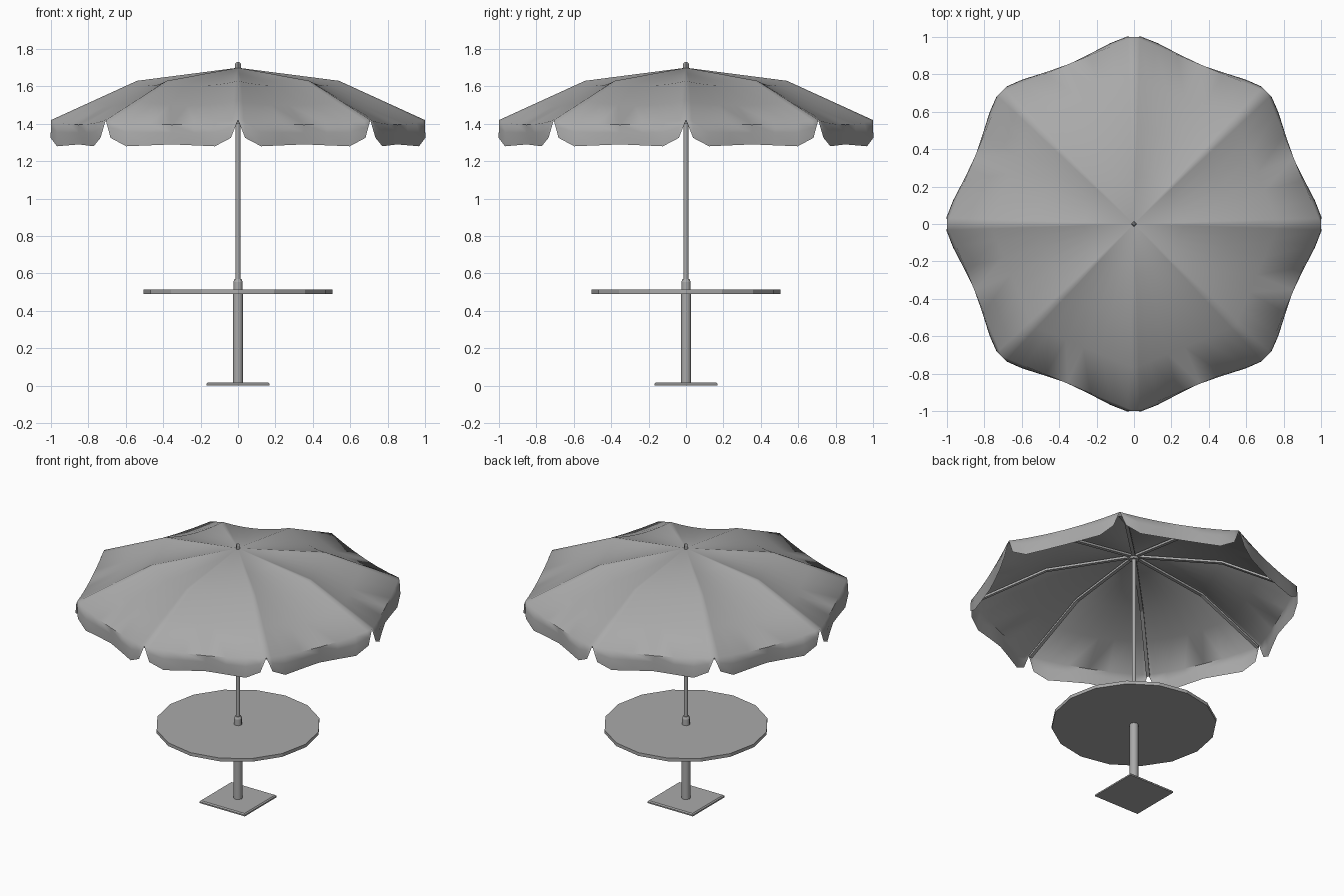
import bpy, bmesh, math
from mathutils import Vector, Matrix

cube = bpy.data.objects.get("Cube")
if cube:
    bpy.data.objects.remove(cube, do_unlink=True)

grey = bpy.data.materials.new("plain grey")
grey.use_nodes = True
grey.diffuse_color = (0.4, 0.4, 0.4, 1)
grey.node_tree.nodes["Principled BSDF"].inputs["Base Color"].default_value = (0.4, 0.4, 0.4, 1)


def finish(name, bm, smooth=None):
    """Turn a bmesh into a named object, optionally smooth shaded."""
    mesh = bpy.data.meshes.new(name)
    bm.to_mesh(mesh)
    bm.free()
    mesh.materials.append(grey)
    obj = bpy.data.objects.new(name, mesh)
    bpy.context.collection.objects.link(obj)
    if smooth:
        bpy.ops.object.select_all(action='DESELECT')
        obj.select_set(True)
        bpy.context.view_layer.objects.active = obj
        bpy.ops.object.shade_smooth_by_angle(angle=math.radians(smooth))
    return obj


def cylinder(name, radius, z0, z1, sides, smooth=None, top=None):
    bm = bmesh.new()
    bmesh.ops.create_cone(bm, cap_ends=True, segments=sides, radius1=radius,
                          radius2=radius if top is None else top, depth=z1 - z0,
                          matrix=Matrix.Translation((0, 0, (z0 + z1) / 2)))
    return finish(name, bm, smooth)


def polar(radius, angle, z):
    return Vector((radius * math.cos(angle), radius * math.sin(angle), z))


# Base plate with a chamfered rim, stand, table and pole
bm = bmesh.new()
bmesh.ops.create_cone(bm, cap_ends=True, segments=4, radius1=0.24, radius2=0.24, depth=0.016,
                      matrix=Matrix.Translation((0, 0, 0.008)) @ Matrix.Rotation(math.pi / 4, 4, 'Z'))
rim = [e for e in bm.edges if all(v.co.z > 0.01 for v in e.verts)]
bmesh.ops.bevel(bm, geom=rim, offset=0.007, segments=1, affect='EDGES')
finish("base_plate", bm)
cylinder("stand_tube", 0.028, 0.0, 0.5, 8, 50)
cylinder("table_top", 0.505, 0.491, 0.513, 16)
cylinder("collar", 0.025, 0.5, 0.555, 8, 50)
cylinder("collar_rim", 0.025, 0.555, 0.57, 8, 50, top=0.019)
cylinder("pole", 0.0135, 0.5, 1.7, 8, 50)
cylinder("rib_hub", 0.03, 1.655, 1.68, 8, 50)
cylinder("finial", 0.015, 1.69, 1.722, 4)
cylinder("finial_tip", 0.015, 1.722, 1.73, 4, top=0.008)

# Canopy: eight sagging panels, each with a hanging valance
PANELS = 8
STEP = 2 * math.pi / PANELS
columns = [0, 0.045, 0.165, 0.33, 0.5, 0.67, 0.835, 0.955, 1]
hem_height = {0: 1.42, 0.045: 1.325, 0.165: 1.28, 0.33: 1.285, 0.5: 1.29}
bulge = {0: 0, 0.045: 0.016, 0.165: 0.018, 0.33: 0.007, 0.5: -0.002}
# Radius, height and sag of the rings
rings = [(0.27, 1.665, 0.012), (0.54, 1.63, 0.025), (0.77, 1.525, 0.027), (1.0, 1.42, 0.025)]

bm = bmesh.new()
for i in range(PANELS):
    a, b = i * STEP, (i + 1) * STEP
    outward = polar(1, (a + b) / 2, 0)
    grid = []
    for t in columns:
        near = min(columns, key=lambda c: abs(c - min(t, 1 - t)))
        droop = 4 * t * (1 - t)
        col = [Vector((0, 0, 1.7))]
        for radius, z, sag in rings:
            p = polar(radius, a, z).lerp(polar(radius, b, z), t)
            p.z -= sag * droop
            col.append(p)
        hem = col[-1] + outward * bulge[near]
        hem.z = hem_height[near]
        middle = col[-1].lerp(hem, 0.4) + outward * bulge[near] * 0.5
        grid.append([bm.verts.new(p) for p in col + [middle, hem]])
    for left, right in zip(grid, grid[1:]):
        for r in range(len(left) - 1):
            bm.faces.new((left[r], left[r + 1], right[r + 1], right[r]))
bmesh.ops.remove_doubles(bm, verts=bm.verts, dist=0.0005)
bmesh.ops.dissolve_degenerate(bm, edges=bm.edges, dist=0.0001)
bmesh.ops.recalc_face_normals(bm, faces=bm.faces)
finish("canopy", bm, 60)

# Ribs: flat bars bent once, under the seams
path = [(0.02, 1.685), (0.54, 1.618), (0.985, 1.415)]
for i in range(PANELS):
    angle = i * STEP
    side = polar(0.011, angle + math.pi / 2, 0)
    drop = Vector((0, 0, -0.015))
    bm = bmesh.new()
    sections = []
    for radius, z in path:
        p = polar(radius, angle, z)
        sections.append([bm.verts.new(q) for q in (p + side, p - side, p - side + drop, p + side + drop)])
    for s, e in zip(sections, sections[1:]):
        for k in range(4):
            bm.faces.new((s[k], s[(k + 1) % 4], e[(k + 1) % 4], e[k]))
    bm.faces.new(sections[0])
    bm.faces.new(sections[-1])
    bmesh.ops.recalc_face_normals(bm, faces=bm.faces)
    finish(f"rib_{i + 1}", bm)
